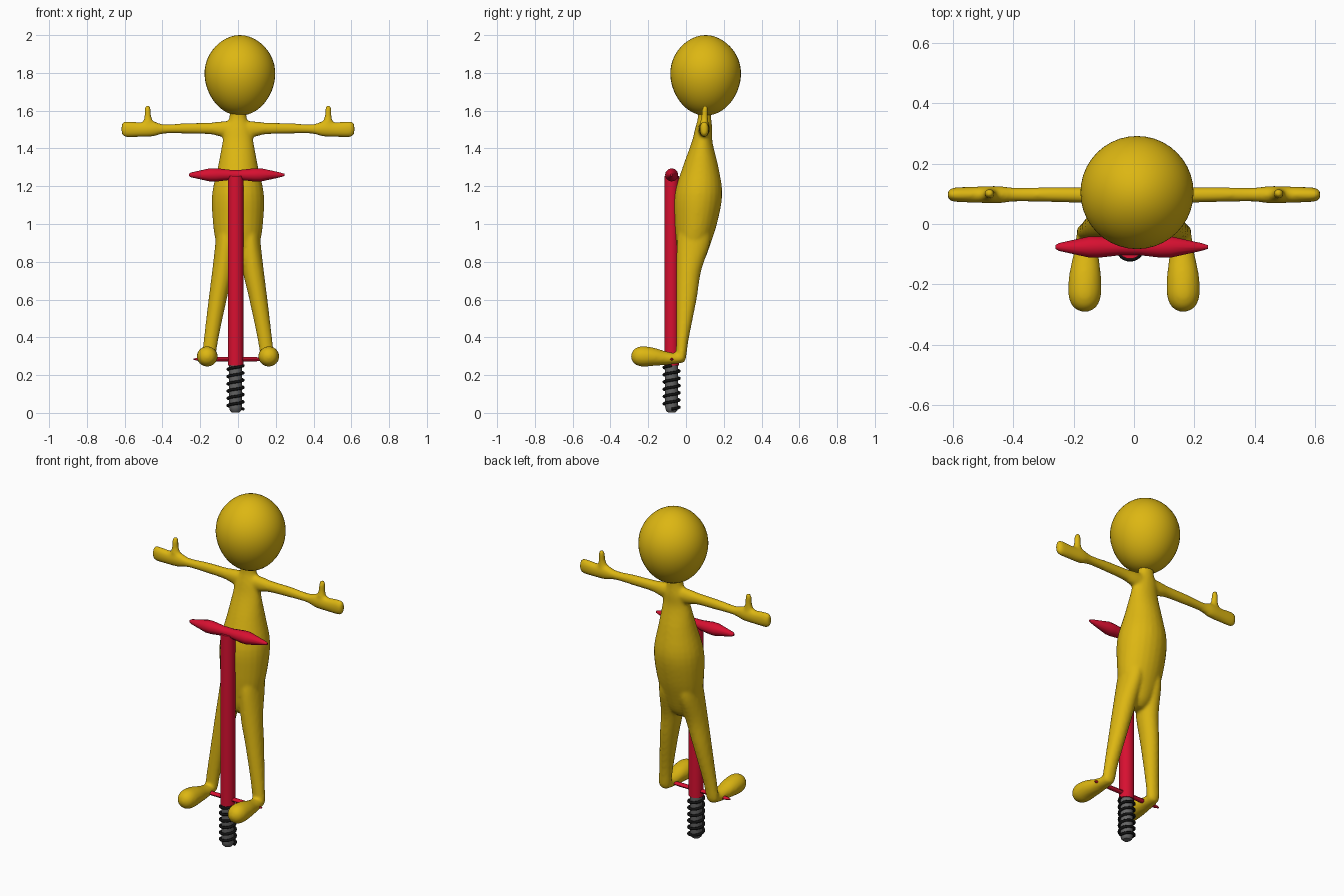
import bpy, bmesh, math
from mathutils import Vector

if "Cube" in bpy.data.objects:
    bpy.data.objects.remove(bpy.data.objects["Cube"])


def material(name, rgb):
    m = bpy.data.materials.new(name)
    m.diffuse_color = (*rgb, 1)
    m.use_nodes = True
    m.node_tree.nodes["Principled BSDF"].inputs["Base Color"].default_value = m.diffuse_color
    return m


YELLOW = material("yellow", (0.72, 0.47, 0.006))
RED = material("red", (0.68, 0.005, 0.03))
GREY = material("grey", (0.13, 0.13, 0.13))
BLACK = material("black", (0.006, 0.006, 0.006))
PX, PY = -0.013, -0.076   # pogo stick axis


def spline(rows, steps):
    """Catmull-Rom interpolation through rows of numbers."""
    out = []
    for i in range(len(rows) - 1):
        p = [Vector(rows[min(max(k, 0), len(rows) - 1)]) for k in range(i - 1, i + 3)]
        for s in range(steps):
            t = s / steps
            out.append(0.5 * (2 * p[1] + (p[2] - p[0]) * t
                              + (2 * p[0] - 5 * p[1] + 4 * p[2] - p[3]) * t * t
                              + (3 * p[1] - p[0] - 3 * p[2] + p[3]) * t ** 3))
    return out + [Vector(rows[-1])]


def loft(bm, rows, axis, sides=24, steps=4, flip=1):
    """Rows are (x, y, z, radius a, radius b) with rings square to the axis."""
    a, b = {"x": (1, 2), "y": (0, 2), "z": (0, 1)}[axis]
    rings = []
    for r in spline(rows, steps) if steps > 1 else rows:
        ring = []
        for k in range(sides):
            w = 2 * math.pi * k / sides
            co = [r[0], r[1], r[2]]
            co[a] += max(r[3], 0.002) * math.cos(w)
            co[b] += max(r[4], 0.002) * math.sin(w)
            co[0] *= flip
            ring.append(bm.verts.new(co))
        rings.append(ring)
    faces = [bm.faces.new(rings[0]), bm.faces.new(rings[-1])]
    for p, q in zip(rings, rings[1:]):
        for k in range(sides):
            n = (k + 1) % sides
            faces.append(bm.faces.new((p[k], p[n], q[n], q[k])))
    bmesh.ops.recalc_face_normals(bm, faces=faces)


def finish(name, bm, mat, angle=None):
    me = bpy.data.meshes.new(name)
    bm.to_mesh(me)
    bm.free()
    ob = bpy.data.objects.new(name, me)
    bpy.context.collection.objects.link(ob)
    me.materials.append(mat)
    for p in me.polygons:
        p.use_smooth = True
    if angle:
        bpy.ops.object.select_all(action="DESELECT")
        ob.select_set(True)
        bpy.context.view_layer.objects.active = ob
        bpy.ops.object.shade_smooth_by_angle(angle=math.radians(angle))
    return ob


# Body: torso, arms, thumbs, legs and feet blended into one skin
bm = bmesh.new()
loft(bm, [(0, .098, 1.61, .047, .036), (0, .098, 1.56, .046, .036),
          (0, .093, 1.50, .072, .046), (0, .085, 1.43, .083, .056),
          (0, .077, 1.30, .107, .095), (0, .066, 1.16, .137, .126),
          (0, .054, 1.02, .134, .115), (0, .040, .90, .116, .092),
          (0, .028, .80, .075, .065), (0, .025, .76, .03, .03)], "z")
for s in (-1, 1):
    # arm and hand
    loft(bm, [(0, .095, 1.502, .035, .045), (.08, .095, 1.502, .032, .042),
              (.15, .095, 1.506, .027, .031), (.27, .097, 1.506, .025, .028),
              (.39, .097, 1.503, .023, .025), (.45, .097, 1.503, .029, .040),
              (.52, .097, 1.500, .027, .039), (.59, .097, 1.502, .024, .042),
              (.61, .097, 1.503, .018, .036), (.617, .097, 1.503, .008, .02)],
         "x", flip=s)
    # thumb
    loft(bm, [(.475, .097, 1.50, .045, .024), (.476, .097, 1.54, .028, .022),
              (.477, .099, 1.57, .018, .018), (.478, .101, 1.61, .017, .016),
              (.478, .102, 1.628, .009, .009)], "z", flip=s)
    # leg
    loft(bm, [(.055, .05, 1.0, .06, .08), (.064, .04, .90, .056, .088),
              (.081, .014, .75, .056, .066), (.108, .002, .60, .048, .054),
              (.141, -.018, .40, .039, .034), (.153, -.025, .31, .037, .028),
              (.155, -.028, .28, .032, .025), (.155, -.03, .264, .015, .014)],
         "z", flip=s)
    # foot
    loft(bm, [(.155, -.004, .285, .012, .01), (.156, -.03, .287, .033, .024),
              (.159, -.10, .289, .042, .035), (.162, -.17, .297, .053, .048),
              (.163, -.23, .299, .055, .054), (.163, -.265, .299, .045, .045),
              (.163, -.283, .299, .028, .028), (.163, -.291, .299, .008, .008)],
         "y", flip=s)
body = finish("body", bm, YELLOW)
rm = body.modifiers.new("blend", "REMESH")
rm.mode = "VOXEL"
rm.voxel_size = 0.0085
rm.use_smooth_shade = True
sm = body.modifiers.new("soften", "SMOOTH")
sm.factor = 0.5
sm.iterations = 7

# Head: egg that is a little narrower toward the chin
bm = bmesh.new()
bmesh.ops.create_uvsphere(bm, u_segments=40, v_segments=24, radius=1)
for v in bm.verts:
    z = v.co.z
    w = 0.187 * (1 + 0.05 * (1 - z * z)) / 1.05 * (1 + 0.05 * z * (1 - z * z))
    v.co = (0.01 + v.co.x * w, 0.104 + v.co.y * w, 1.787 + z * 0.213)
finish("head", bm, YELLOW)

# Pogo pole
bm = bmesh.new()
loft(bm, [(PX, PY, .25, .041, .039), (PX, PY, 1.255, .041, .039)], "z", 20, 1)
finish("pole", bm, RED, 40)

# Handlebar with swollen grips
bm = bmesh.new()
loft(bm, [(PX + x, PY, 1.26, r, r) for x, r in
          ((-.247, .006), (-.235, .013), (-.135, .035), (-.10, .035), (-.03, .027),
           (.03, .027), (.10, .035), (.135, .035), (.235, .013), (.258, .006))],
     "x", 12, 1)
finish("handlebar", bm, RED, 40)

# Foot peg bar
bm = bmesh.new()
loft(bm, [(PX + x, PY, .284, 1.4 * r, r) for x, r in
          ((-.222, .003), (-.20, .008), (-.10, .011), (.10, .011), (.20, .008),
           (.222, .003))], "x", 12, 1)
finish("foot_pegs", bm, RED, 40)

# Piston inside the spring
bm = bmesh.new()
loft(bm, [(PX, PY, z, r, r) for z, r in
          ((.003, .02), (.012, .03), (.03, .034), (.255, .034))], "z", 20, 1)
finish("piston", bm, GREY, 40)

# Coil spring
cu = bpy.data.curves.new("spring", "CURVE")
cu.dimensions = "3D"
cu.bevel_depth = 0.0075
cu.bevel_resolution = 2
cu.use_fill_caps = True
N, TURNS = 150, 6
sp = cu.splines.new("POLY")
sp.points.add(N)
for i, p in enumerate(sp.points):
    w = 2 * math.pi * TURNS * i / N
    p.co = (PX + .041 * math.cos(w), PY + .041 * math.sin(w), .02 + .23 * i / N, 1)
cu.materials.append(BLACK)
bpy.context.collection.objects.link(bpy.data.objects.new("spring", cu))
